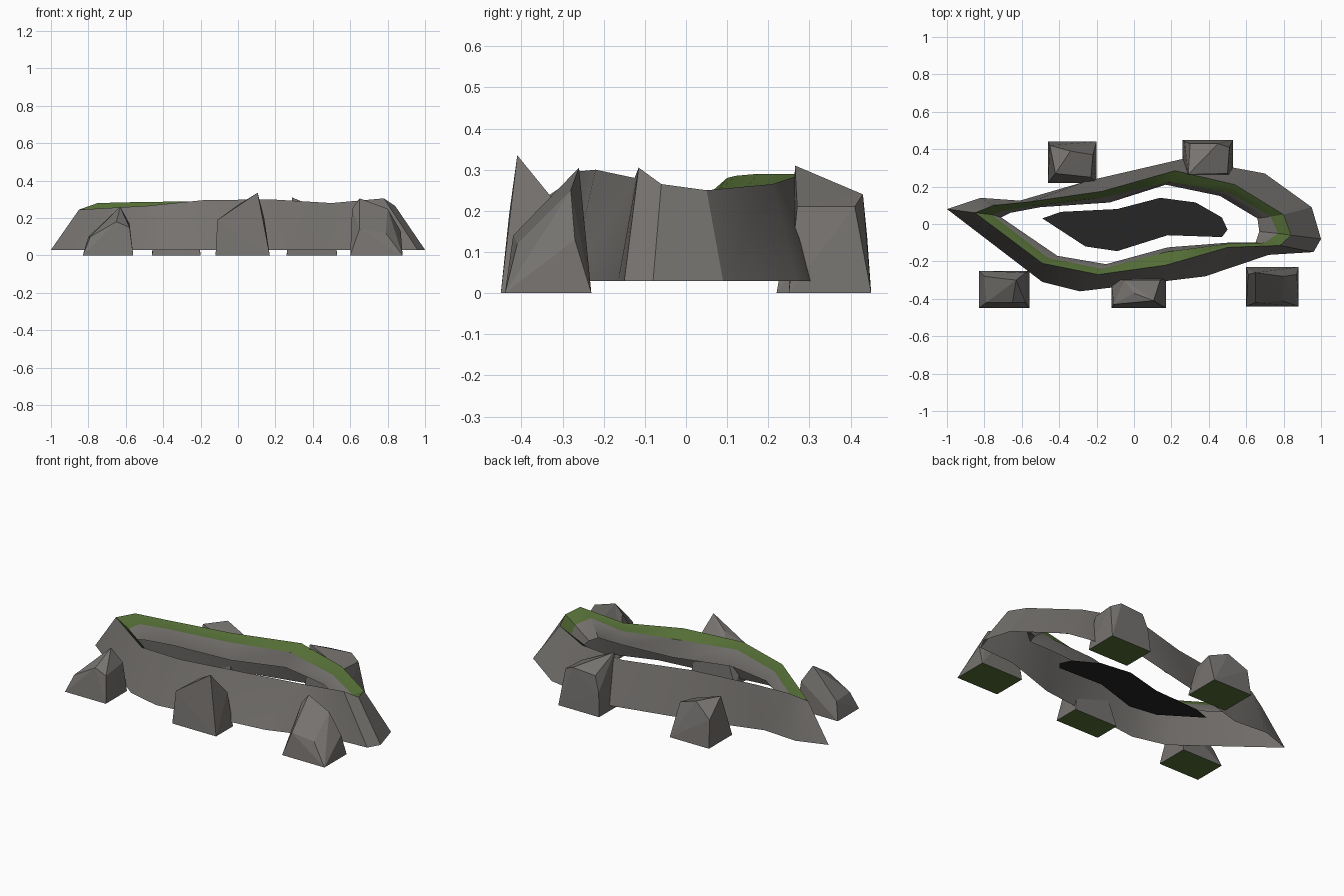
import bpy
import bmesh
import math
from mathutils import Vector

default_cube = bpy.data.objects.get("Cube")
if default_cube:
    bpy.data.objects.remove(default_cube, do_unlink=True)


def make_material(name, colour):
    material = bpy.data.materials.new(name)
    material.use_nodes = True
    rgba = (*colour, 1)
    material.diffuse_color = rgba
    shader = next(n for n in material.node_tree.nodes if n.type == "BSDF_PRINCIPLED")
    shader.inputs["Base Color"].default_value = rgba
    shader.inputs["Roughness"].default_value = 0.9
    return material


stone = make_material("grey stone", (0.18, 0.17, 0.16))
moss = make_material("moss green", (0.09, 0.155, 0.037))
dark = make_material("dark floor", (0.019, 0.019, 0.019))


def finish(name, mesh_builder, materials):
    """Turn a bmesh into a named object with its materials."""
    mesh = bpy.data.meshes.new(name)
    mesh_builder.to_mesh(mesh)
    mesh_builder.free()
    for material in materials:
        mesh.materials.append(material)
    part = bpy.data.objects.new(name, mesh)
    bpy.context.collection.objects.link(part)
    return part


def point(x, y, z):
    """Positions are listed in hundredths of a unit."""
    return Vector((x, y, z)) / 100


def build_ridge():
    """Open ring wall: sloped outer face, mossy crest, short inner face."""
    base_z, inner_z, crest_drop = 3, 16, 4
    # each station: outer foot, crest edge with height, inner crest, inner lip
    stations = [
        ((-100, 8), (-85, 6, 24.5), (-76, 5), (-71, 3.5)),
        ((-49, -31), (-49, -21, 26.5), (-46, -18), (-41, -17)),
        ((-29, -36), (-19, -27, 29.5), (-17, -24), (-15, -21.5)),
        ((38, -28), (17, -22, 30), (17, -15), (18, -12.5)),
        ((72, -16.5), (50, -12.5, 28), (50, -10.5), (50, -10)),
        ((96, -15), (78, -11.5, 30.5), (70, -10), (65, -10)),
        ((100, -8), (84, -6, 26.5), (77, -5), (67, -4)),
        ((95, 9), (80, 5, 25), (73, 4), (66, 3)),
        ((70, 27), (54, 21, 26.5), (51, 16.5), (46, 15)),
        ((27, 35), (22, 28.5, 29), (19, 22.5), (17, 21)),
        ((-25, 23), (-17, 17.5, 29), (-17, 14), (-13, 11.5)),
        ((-61, 12.5), (-55, 12, 28.5), (-55, 9.5), (-50, 9)),
        ((-82, 14), (-75, 10, 28), (-70, 7), (-66, 6)),
    ]
    bm = bmesh.new()
    rows = []
    for foot, crest, inner, lip in stations:
        corners = (
            point(*foot, base_z),
            point(*crest),
            point(*inner, crest[2] - crest_drop),
            point(*lip, inner_z),
        )
        rows.append([bm.verts.new(corner) for corner in corners])
    for here, there in zip(rows, rows[1:] + rows[:1]):
        for band in range(3):
            face = bm.faces.new(
                (here[band], there[band], there[band + 1], here[band + 1])
            )
            face.material_index = 1 if band == 1 else 0
    ridge = finish("ridge_wall", bm, [stone, moss])
    bpy.ops.object.select_all(action="DESELECT")
    ridge.select_set(True)
    bpy.context.view_layer.objects.active = ridge
    bpy.ops.object.shade_smooth_by_angle(angle=math.radians(30))


def build_floor():
    """Flat dark sheet in the middle of the ring."""
    outline = [
        (-49, 3), (-26, -12), (-9, -14.5), (18, -6), (47, -7), (50, -3),
        (47, 3.5), (33, 11.5), (14, 14), (-9, 8), (-39, 6.5),
    ]
    bm = bmesh.new()
    bm.faces.new([bm.verts.new(point(x, y, 5)) for x, y in outline])
    finish("dark_floor", bm, [dark])


def build_boulder(name, x_range, y_range, peaks):
    """Faceted rock: hull of a ground rectangle and a few peaks."""
    bm = bmesh.new()
    for x in x_range:
        for y in y_range:
            bm.verts.new(point(x, y, 0))
    for peak in peaks:
        bm.verts.new(point(*peak))
    hull = bmesh.ops.convex_hull(bm, input=bm.verts)
    loose = [v for v in bm.verts if not v.link_faces]
    bmesh.ops.delete(bm, geom=loose, context="VERTS")
    bmesh.ops.recalc_face_normals(bm, faces=bm.faces)
    # mossy underside
    for face in bm.faces:
        face.material_index = 1 if face.normal.z < -0.9 else 0
    finish(name, bm, [stone, moss])


build_ridge()
build_floor()

# Boulders around the ring
build_boulder("front_right_boulder", (-83, -56), (-45, -25), [
    (-80, -28, 10), (-63, -30, 26), (-65, -42, 18),
    (-58, -42, 15), (-58, -26, 17), (-79, -42, 10),
])
build_boulder("front_middle_boulder", (-12, 17), (-45, -29), [
    (10.5, -41, 33.5), (-11, -43, 19), (-5, -30, 20),
    (14, -30, 20), (0, -37, 27),
])
build_boulder("front_left_boulder", (60, 88), (-44, -23), [
    (65, -26, 30.5), (61, -27, 25), (80, -28, 25),
    (87, -27, 13), (65, -42, 14), (79, -41, 12),
])
build_boulder("back_left_boulder", (26, 53), (25, 45), [
    (29, 26.5, 31), (50, 27, 21), (51, 41, 21),
    (30, 43, 23), (45, 43, 24), (27, 44, 14),
])
build_boulder("back_right_boulder", (-46, -20), (22, 44), [
    (-42, 27, 24), (-34, 39, 23.5), (-22, 37, 19),
    (-23, 25, 17), (-45, 42, 16),
])
